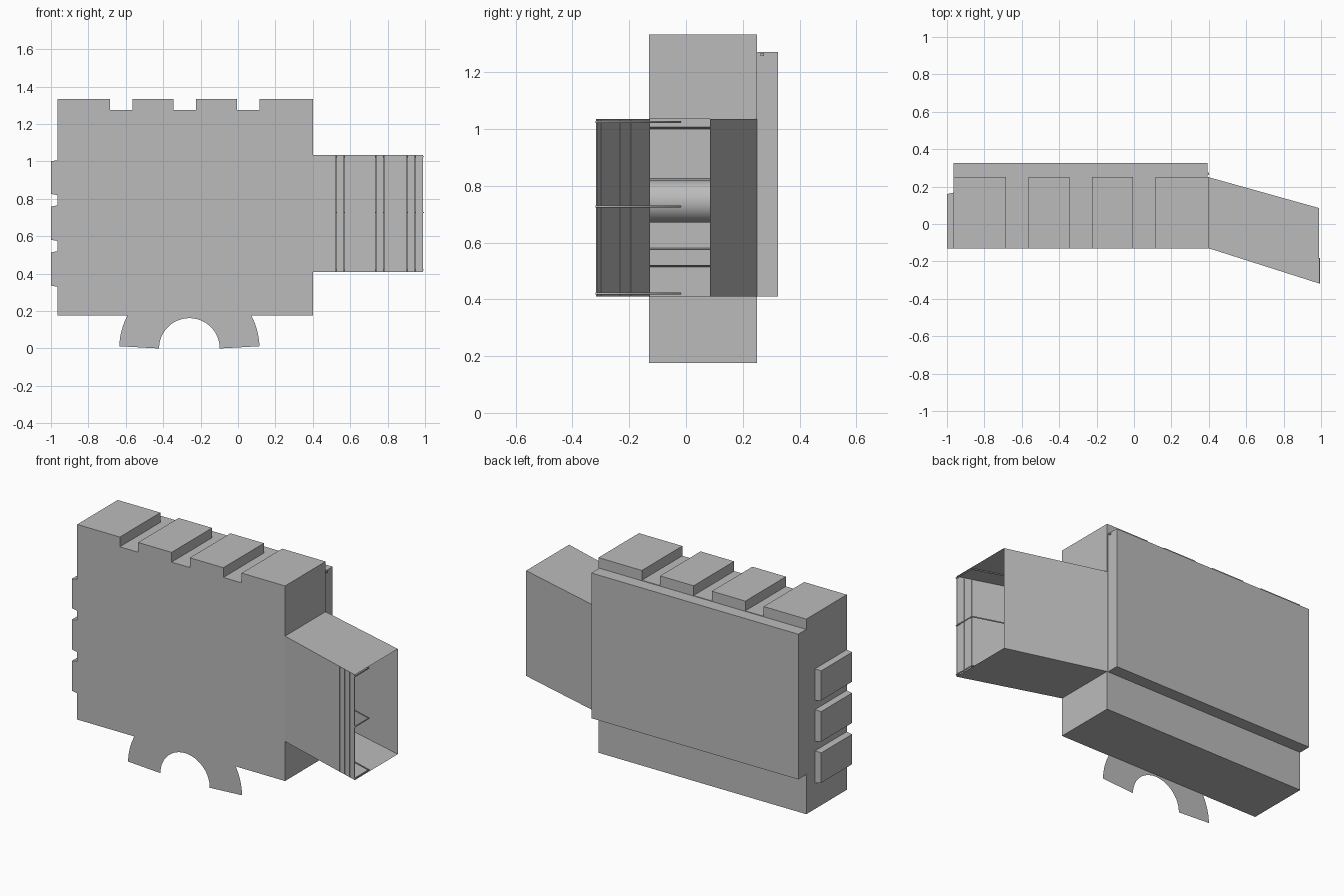
import bpy, bmesh
from math import sin, cos, pi, radians
from mathutils import Vector

cube = bpy.data.objects.get("Cube")
if cube:
    bpy.data.objects.remove(cube)

grey = bpy.data.materials.new("plain grey")
grey.use_nodes = True
grey.diffuse_color = (0.5, 0.5, 0.5, 1)
grey.node_tree.nodes["Principled BSDF"].inputs["Base Color"].default_value = (0.5, 0.5, 0.5, 1)


def sheet(name, faces):
    """Object made of flat panels, each a loop of points."""
    bm = bmesh.new()
    for loop in faces:
        bm.faces.new([bm.verts.new(p) for p in loop])
    bmesh.ops.remove_doubles(bm, verts=bm.verts, dist=0.0005)
    bmesh.ops.recalc_face_normals(bm, faces=bm.faces)
    mesh = bpy.data.meshes.new(name)
    bm.to_mesh(mesh)
    bm.free()
    mesh.materials.append(grey)
    obj = bpy.data.objects.new(name, mesh)
    bpy.context.collection.objects.link(obj)
    return obj


def prism(a, b):
    """Side panels joining two matching loops."""
    n = len(a)
    return [[a[i], a[(i + 1) % n], b[(i + 1) % n], b[i]] for i in range(n)]


def rect_y(x0, x1, z0, z1, y):
    return [(x0, y, z0), (x1, y, z0), (x1, y, z1), (x0, y, z1)]


def rect_x(x, y0, y1, z0, z1):
    return [(x, y0, z0), (x, y1, z0), (x, y1, z1), (x, y0, z1)]


def box(name, x0, x1, y0, y1, z0, z1):
    a, b = rect_y(x0, x1, z0, z1, y0), rect_y(x0, x1, z0, z1, y1)
    return sheet(name, [a, b] + prism(a, b))


def circle(r, y, cx, cz, steps=48, sweep=2 * pi):
    return [(cx + r * cos(sweep * i / steps), y, cz + r * sin(sweep * i / steps))
            for i in range(steps + 1)]


LEFT, RIGHT, FRONT, BACK, REAR = -0.965, 0.4, -0.13, 0.25, 0.325
BOTTOM, SHOULDER, TOP = 0.175, 1.275, 1.333
DUCT_LOW, DUCT_HIGH = 0.41, 1.035
TOOTH_Y = 0.168

# Hollow body with a notched top
profile = [(LEFT, BOTTOM), (RIGHT, BOTTOM), (RIGHT, TOP)]
for gap_left, gap_right in [(-0.005, 0.115), (-0.345, -0.225), (-0.685, -0.565)]:
    profile += [(gap_right, TOP), (gap_right, SHOULDER), (gap_left, SHOULDER), (gap_left, TOP)]
profile.append((LEFT, TOP))
front = [(x, FRONT, z) for x, z in profile]
back = [(x, BACK, z) for x, z in profile]
walls = [w for i, w in enumerate(prism(front, back)) if i not in (1, len(profile) - 1)]
walls += [front, back]

# End walls, open to the duct on one side and to the hollow teeth on the other
walls += [rect_x(RIGHT, FRONT, BACK, BOTTOM, DUCT_LOW), rect_x(RIGHT, FRONT, BACK, DUCT_HIGH, TOP)]
teeth = [(0.33, 0.52), (0.575, 0.765), (0.82, 1.007)]
z = BOTTOM
for low, high in teeth:
    walls += [rect_x(LEFT, FRONT, BACK, z, low), rect_x(LEFT, TOOTH_Y, BACK, low, high)]
    z = high
walls.append(rect_x(LEFT, FRONT, BACK, z, TOP))
sheet("body_shell", walls)

# Side teeth, slightly tapered
for i, (low, high) in enumerate(teeth):
    inner = rect_x(LEFT, FRONT, TOOTH_Y, low, high)
    outer = rect_x(-1, FRONT, TOOTH_Y - 0.008, low + 0.006, high - 0.006)
    sheet(f"side_tooth_{i + 1}", [outer] + prism(inner, outer))

# Back cover and its small latch
box("back_cover", LEFT, RIGHT - 0.006, BACK, REAR, DUCT_LOW, SHOULDER - 0.003)
box("cover_latch", RIGHT - 0.006, RIGHT, 0.263, 0.275, 1.258, 1.268)

# Shaft inside the body, with thin rings on the back cover
AX, AZ = -0.27, 0.745
shaft = sheet("shaft", prism(circle(0.075, FRONT, AX, AZ)[:-1], circle(0.075, BACK, AX, AZ)[:-1]))
for p in shaft.data.polygons:
    p.use_smooth = True
for name, r0, r1 in [("outer_ring", 0.15, 0.165), ("inner_ring", 0.066, 0.075)]:
    y = REAR + 0.0006
    a, b = circle(r0, y, AX, AZ), circle(r1, y, AX, AZ)
    sheet(name, prism(a, b)[:-1])

# Slanted duct: top, floor and back wall, open at the end
END, SLANT = 0.99, -0.188
slant_back = 0.085
near = rect_x(RIGHT, FRONT, BACK, DUCT_LOW, DUCT_HIGH)
far = rect_x(END, FRONT + SLANT, slant_back, DUCT_LOW, DUCT_HIGH)
sheet("duct", prism(near, far)[:3])

# Vertical slats along the duct front
SLATS = 14
start = Vector((RIGHT, FRONT, 0))
along = Vector((END - RIGHT, SLANT, 0))
inward = Vector((0, 0.004, 0))
for i in range(SLATS):
    p = start + along * (i / SLATS)
    q = start + along * ((i + 0.97) / SLATS)
    low = [v + Vector((0, 0, DUCT_LOW)) for v in (p, q, q + inward, p + inward)]
    high = [v + Vector((0, 0, DUCT_HIGH - DUCT_LOW)) for v in low]
    sheet(f"duct_slat_{i + 1}", [low, high] + prism(low, high))

# Bent rods at the duct mouth
for name, z in [("lower", 0.42), ("middle", 0.727), ("upper", 1.025)]:
    curve = bpy.data.curves.new(name + "_rod", "CURVE")
    curve.dimensions = "3D"
    curve.bevel_depth = 0.004
    curve.bevel_resolution = 1
    curve.use_fill_caps = True
    line = curve.splines.new("POLY")
    path = [(END, FRONT + SLANT, z), (END, -0.185, z), (0.47, -0.02, z)]
    line.points.add(len(path) - 1)
    for point, co in zip(line.points, path):
        point.co = (*co, 1)
    curve.materials.append(grey)
    bpy.context.collection.objects.link(bpy.data.objects.new(name + "_rod", curve))

# Half-ring plate hanging under the front
y = FRONT + 0.005
inner = circle(0.162, y, -0.26, 0, 40, pi)
outer = circle(0.375, y, -0.26, 0, 40, pi)
outer[0] = (outer[0][0], y, 0.012)
outer[-1] = (outer[-1][0], y, 0.012)
sheet("arch_plate", prism(inner, outer)[:-1])
